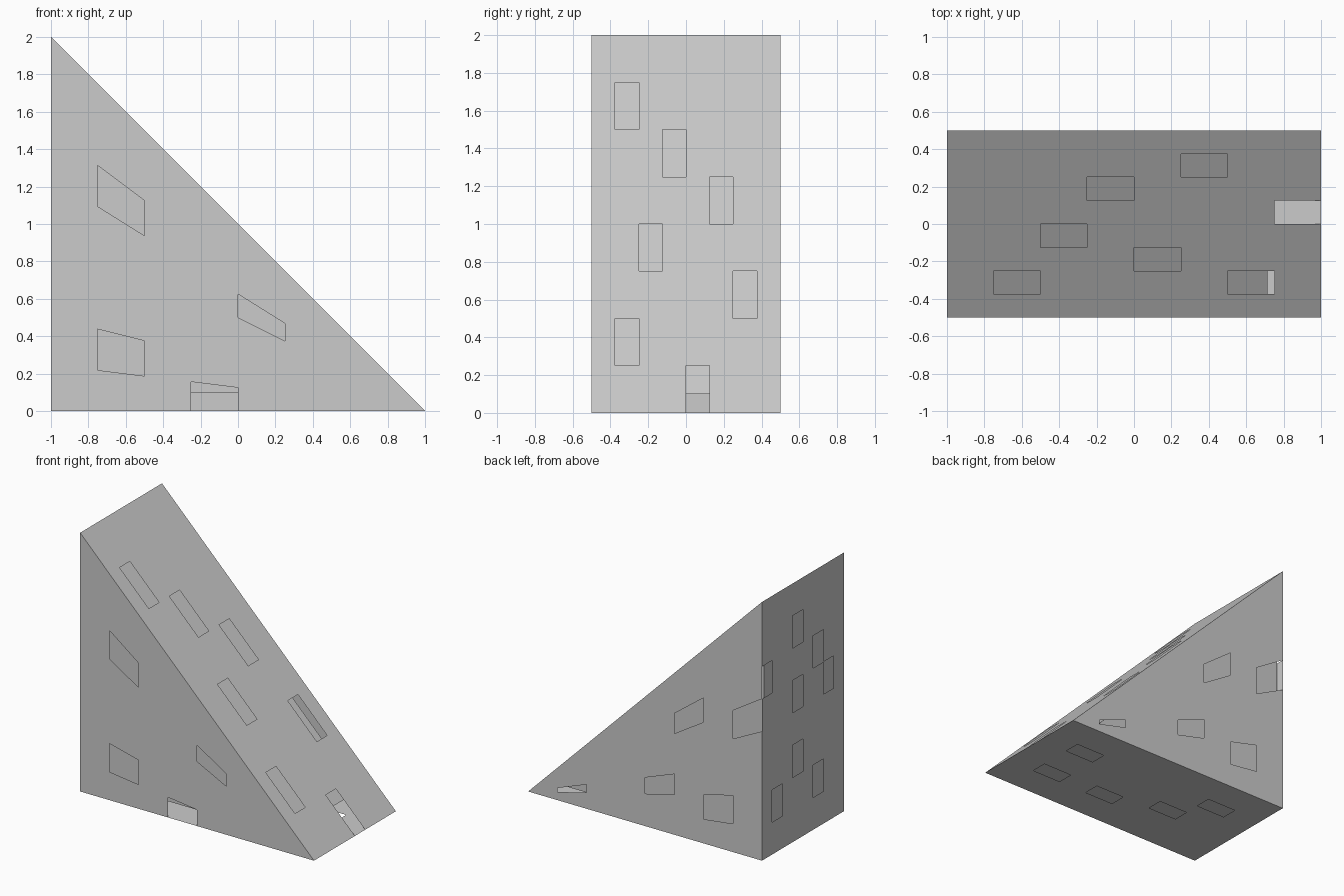
import bpy, bmesh
from mathutils import Vector

if "Cube" in bpy.data.objects:
    bpy.data.objects.remove(bpy.data.objects["Cube"])

N = 8  # every side is an 8 x 8 grid of cells


def finish(bm, name):
    bmesh.ops.remove_doubles(bm, verts=bm.verts[:], dist=1e-4)
    bmesh.ops.dissolve_degenerate(bm, edges=bm.edges[:], dist=1e-4)
    bmesh.ops.recalc_face_normals(bm, faces=bm.faces[:])
    mesh = bpy.data.meshes.new(name)
    bm.to_mesh(mesh)
    bm.free()
    bpy.context.collection.objects.link(bpy.data.objects.new(name, mesh))


def side(bm, point, holes):
    """Grid of cells through point(u, v), leaving out the (column, row) holes."""
    for i in range(N):
        for j in range(N):
            if (i, j) in holes:
                continue
            uv = ((i, j), (i + 1, j), (i + 1, j + 1), (i, j + 1))
            pts = []
            for a, b in uv:
                p = Vector(point(a / N, b / N))
                if all((p - q).length > 1e-5 for q in pts):
                    pts.append(p)
            if len(pts) > 2:
                bm.faces.new([bm.verts.new(p) for p in pts])


# Thin outer wedge with rectangular openings; u runs along +x or +y, v upward
bm = bmesh.new()
side(bm, lambda u, v: (2*u - 1, -0.5, v * (2 - 2*u)),
     {(1, 5), (1, 1), (4, 4), (3, 0)})                                  # front
side(bm, lambda u, v: (2*u - 1, 0.5, v * (2 - 2*u)),
     {(0, 4), (2, 5), (3, 2), (1, 1), (6, 2)})                          # back
side(bm, lambda u, v: (-1, u - 0.5, 2*v),
     {(4, 6), (2, 5), (1, 4), (4, 4), (4, 2), (2, 1), (6, 1), (7, 5)})  # left
side(bm, lambda u, v: (1 - 2*v, u - 0.5, 2*v),
     {(1, 6), (3, 5), (5, 4), (2, 3), (6, 2), (1, 1), (4, 0)})          # slope
side(bm, lambda u, v: (2*u - 1, v - 0.5, 0),
     {(6, 5), (6, 2), (4, 2), (2, 3), (1, 5)})                          # bottom
finish(bm, "outer_wedge")

# Solid inner wedge seen through the openings
bm = bmesh.new()
profile = [(-0.985, 0.1), (0.715, 0.1), (-0.985, 1.8)]
face = bm.faces.new([bm.verts.new((x, -0.455, z)) for x, z in profile])
ext = bmesh.ops.extrude_face_region(bm, geom=[face], use_keep_orig=True)
moved = [g for g in ext["geom"] if isinstance(g, bmesh.types.BMVert)]
bmesh.ops.translate(bm, verts=moved, vec=(0, 0.91, 0))
finish(bm, "inner_wedge")
